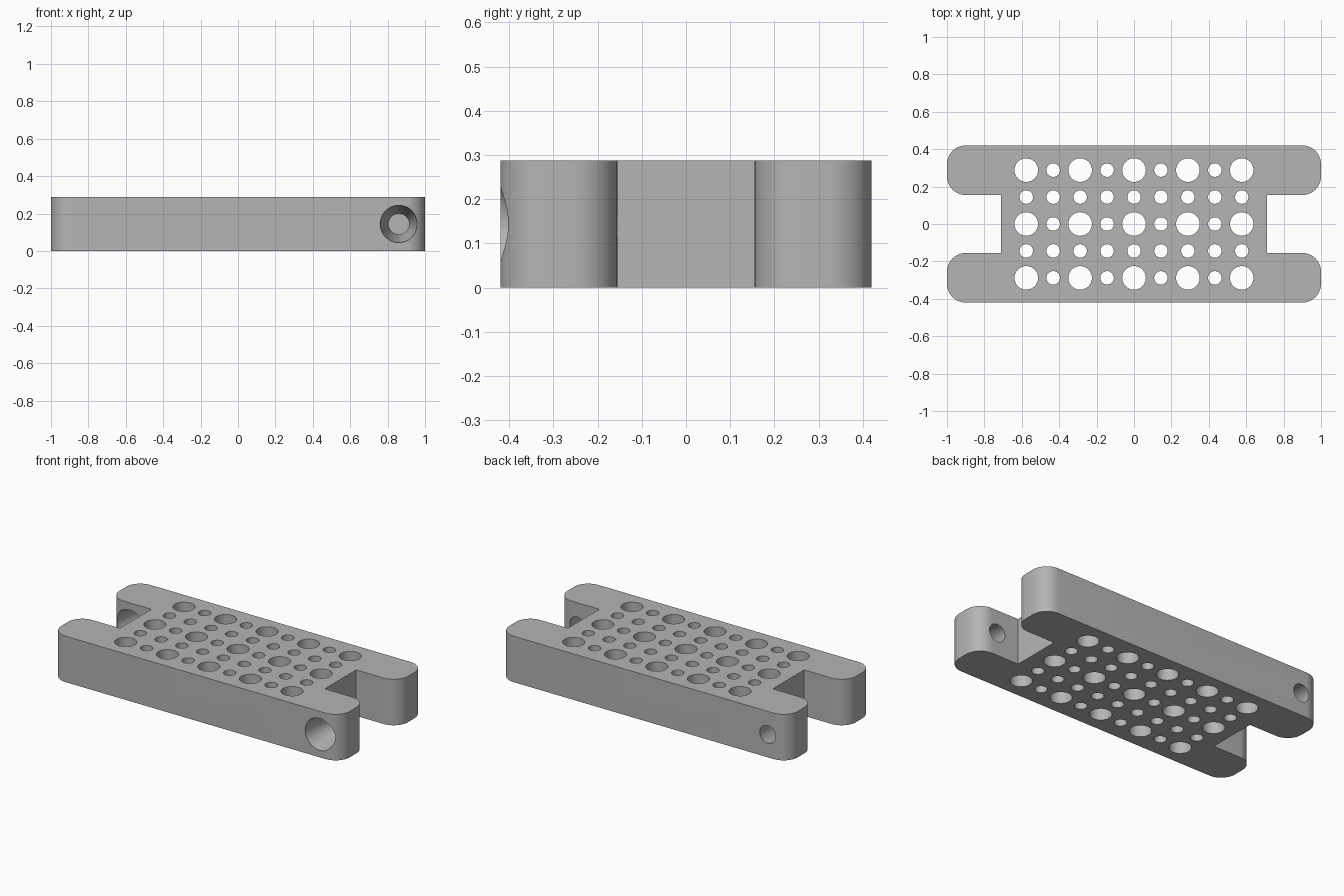
import bpy, bmesh, math
from mathutils import Matrix, Vector

PITCH = 0.144
HEIGHT = 2 * PITCH
HALF_X, HALF_Y = 1.0, 0.42
NOTCH_X, NOTCH_Y = 0.71, 0.155
CORNER = 0.1

default = bpy.data.objects.get("Cube")
if default:
    bpy.data.objects.remove(default, do_unlink=True)

grey = bpy.data.materials.new("light_grey")
grey.use_nodes = True
colour = (0.46, 0.46, 0.46, 1)
grey.diffuse_color = colour
grey.node_tree.nodes["Principled BSDF"].inputs["Base Color"].default_value = colour


def make_object(name, bm):
    bmesh.ops.recalc_face_normals(bm, faces=bm.faces)
    mesh = bpy.data.meshes.new(name)
    bm.to_mesh(mesh)
    bm.free()
    mesh.materials.append(grey)
    obj = bpy.data.objects.new(name, mesh)
    bpy.context.collection.objects.link(obj)
    return obj


def arc(cx, cy, start, steps=12):
    """Quarter circle, counter-clockwise from the start angle."""
    return [(cx + CORNER * math.cos(start + math.pi / 2 * i / steps),
             cy + CORNER * math.sin(start + math.pi / 2 * i / steps))
            for i in range(steps + 1)]


# H-shaped outline: one quarter, turned half a circle and mirrored
x, y = HALF_X - CORNER, HALF_Y - CORNER
quarter = ([(NOTCH_X, NOTCH_Y)]
           + arc(x, NOTCH_Y + CORNER, -math.pi / 2)
           + arc(x, y, 0))
half = quarter + [(-px, py) for px, py in reversed(quarter)]
outline = half + [(-px, -py) for px, py in half]

# Plate body
bm = bmesh.new()
base = bm.faces.new([bm.verts.new((px, py, 0)) for px, py in outline])
top = bmesh.ops.extrude_face_region(bm, geom=[base])["geom"]
bmesh.ops.translate(bm, vec=(0, 0, HEIGHT),
                    verts=[v for v in top if isinstance(v, bmesh.types.BMVert)])
plate = make_object("perforated_plate", bm)

# Vertical holes: large where both indices are even, small elsewhere
bm = bmesh.new()
for i in range(-4, 5):
    for j in range(-2, 3):
        if i % 2 and j % 2:
            radius = 0.036
        elif i % 2 or j % 2:
            radius = 0.036
        else:
            radius = 0.063
        bmesh.ops.create_cone(
            bm, cap_ends=True, segments=40, radius1=radius, radius2=radius,
            depth=HEIGHT * 2,
            matrix=Matrix.Translation((i * PITCH, j * PITCH, HEIGHT / 2)))
grid_cutter = make_object("grid_hole_cutter", bm)

# Tapered cross holes: wide towards the front, on opposite corners
bm = bmesh.new()
MARGIN = 0.02
length = HALF_Y - NOTCH_Y
slope = (0.1 - 0.055) / length
for side, front_y in ((1, -HALF_Y), (-1, NOTCH_Y)):
    centre = Vector((0.86 * side, front_y + length / 2, HEIGHT / 2))
    bmesh.ops.create_cone(
        bm, cap_ends=True, segments=48,
        radius1=0.1 + slope * MARGIN, radius2=0.055 - slope * MARGIN,
        depth=length + 2 * MARGIN,
        matrix=Matrix.Translation(centre) @ Matrix.Rotation(-math.pi / 2, 4, "X"))
cross_cutter = make_object("cross_hole_cutter", bm)

# Cut the holes and bake the result
for cutter in (grid_cutter, cross_cutter):
    cutter.hide_render = True
    mod = plate.modifiers.new(cutter.name, "BOOLEAN")
    mod.operation = "DIFFERENCE"
    mod.solver = "EXACT"
    mod.object = cutter
bpy.context.view_layer.update()
baked = bpy.data.meshes.new_from_object(
    plate.evaluated_get(bpy.context.evaluated_depsgraph_get()))
plate.modifiers.clear()
plate.data = baked
for cutter in (grid_cutter, cross_cutter):
    bpy.data.objects.remove(cutter, do_unlink=True)

# Smooth round walls, sharp rims
bpy.ops.object.select_all(action="DESELECT")
plate.select_set(True)
bpy.context.view_layer.objects.active = plate
bpy.ops.object.shade_smooth_by_angle(angle=math.radians(30))
